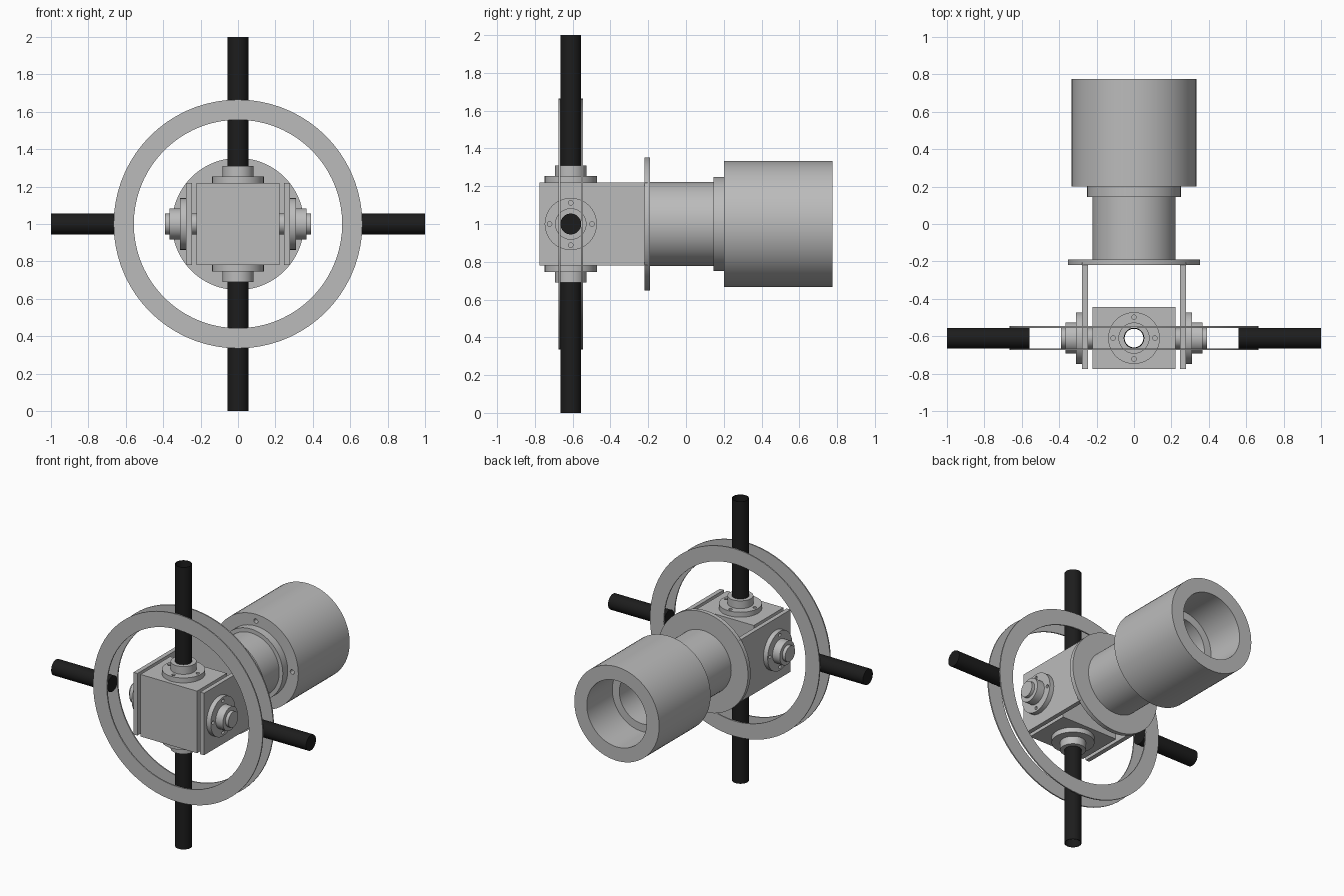
import bpy, bmesh, math
from mathutils import Matrix, Vector

if "Cube" in bpy.data.objects:
    bpy.data.objects.remove(bpy.data.objects["Cube"])

CY = -0.61          # y of the joint centre
C = Vector((0, CY, 1))


def material(name, v):
    m = bpy.data.materials.new(name)
    m.diffuse_color = (v, v, v, 1)
    m.use_nodes = True
    m.node_tree.nodes["Principled BSDF"].inputs["Base Color"].default_value = m.diffuse_color
    return m


GREY = material("grey_metal", 0.5)
BLACK = material("black_rod", 0.012)

# rotations that turn the local z axis into the named direction
AXES = {
    "+z": Matrix.Identity(4),
    "-z": Matrix.Rotation(math.pi, 4, 'X'),
    "+y": Matrix.Rotation(-math.pi / 2, 4, 'X'),
    "+x": Matrix.Rotation(math.pi / 2, 4, 'Y'),
    "-x": Matrix.Rotation(-math.pi / 2, 4, 'Y'),
}


def finish(name, bm, mat):
    bmesh.ops.recalc_face_normals(bm, faces=bm.faces)
    me = bpy.data.meshes.new(name)
    bm.to_mesh(me)
    bm.free()
    me.materials.append(mat)
    me.shade_smooth()
    me.set_sharp_from_angle(angle=math.radians(30))
    ob = bpy.data.objects.new(name, me)
    bpy.context.collection.objects.link(ob)
    return ob


def lathe(name, profile, axis, origin, mat=GREY, closed=False, steps=72):
    """Spin (radius, distance) points about an axis."""
    bm = bmesh.new()
    vs = [bm.verts.new((r, 0, t)) for r, t in profile]
    es = [bm.edges.new(p) for p in zip(vs, vs[1:])]
    if closed:
        es.append(bm.edges.new((vs[-1], vs[0])))
    bmesh.ops.spin(bm, geom=vs + es, cent=(0, 0, 0), axis=(0, 0, 1),
                   angle=2 * math.pi, steps=steps)
    bmesh.ops.remove_doubles(bm, verts=bm.verts, dist=1e-5)
    bm.transform(Matrix.Translation(origin) @ AXES[axis])
    return finish(name, bm, mat)


def rod(name, r, a, b, axis, origin, mat=GREY, steps=72):
    return lathe(name, [(0, a), (r, a), (r, b), (0, b)], axis, origin, mat, False, steps)


def tube(name, ri, ro, a, b, axis, origin, mat=GREY):
    return lathe(name, [(ri, a), (ro, a), (ro, b), (ri, b)], axis, origin, mat, True)


def box(name, lo, hi):
    bm = bmesh.new()
    lo, hi = Vector(lo), Vector(hi)
    bmesh.ops.create_cube(bm, size=1, matrix=Matrix.Translation((lo + hi) / 2)
                          @ Matrix.Diagonal((*(hi - lo), 1)))
    return finish(name, bm, GREY)


def cut(ob, cutters):
    """Subtract the cutters, then discard them."""
    for c in cutters:
        c.hide_render = True
        mod = ob.modifiers.new("cut", 'BOOLEAN')
        mod.operation = 'DIFFERENCE'
        mod.solver = 'EXACT'
        mod.object = c
    dg = bpy.context.evaluated_depsgraph_get()
    me = bpy.data.meshes.new_from_object(ob.evaluated_get(dg))
    ob.modifiers.clear()
    ob.data = me
    me.set_sharp_from_angle(angle=math.radians(30))
    for c in cutters:
        bpy.data.objects.remove(c)


def bolt_holes(ob, radius, size, a, b, axis, origin):
    """Four blind holes on a bolt circle."""
    cutters = []
    for i in range(4):
        q = i * math.pi / 2
        off = AXES[axis] @ Vector((radius * math.cos(q), radius * math.sin(q), 0))
        cutters.append(rod("hole_cutter", size, a, b, axis, origin + off, steps=16))
    cut(ob, cutters)


# centre block with a vertical through bore
block = box("centre_block", (-0.222, -0.776, 0.78), (0.222, -0.443, 1.22))
cut(block, [rod("bore_cutter", 0.0525, -0.5, 0.5, "+z", C)])

# vertical hollow rod and its two hubs
tube("vertical_rod", 0.05, 0.055, -1, 1, "+z", C, BLACK)
for axis, side in (("+z", "top"), ("-z", "bottom")):
    hub = lathe(side + "_hub", [(0.0525, 0.22), (0.138, 0.22), (0.138, 0.255),
                                (0.083, 0.255), (0.083, 0.31), (0.0525, 0.31)],
                axis, C, closed=True)
    bolt_holes(hub, 0.112, 0.012, 0.228, 0.3, axis, C)

# side arms, hubs, pivots and outer rods
for axis, side, s in (("+x", "right", 1), ("-x", "left", -1)):
    x = sorted((s * 0.246, s * 0.277))
    box(side + "_fork_arm", (x[0], -0.776, 0.78), (x[1], -0.205, 1.22))
    hub = lathe(side + "_hub", [(0, 0.275), (0.138, 0.275), (0.138, 0.31),
                                (0.083, 0.31), (0.083, 0.367), (0, 0.367)], axis, C)
    bolt_holes(hub, 0.112, 0.012, 0.283, 0.35, axis, C)
    rod(side + "_pivot", 0.055, 0.15, 0.39, axis, C)
    rod(side + "_rod", 0.055, 0.558, 1.0, axis, C, BLACK)

# twin ring plates either side of the rods
for name, a in (("front_ring", -0.064), ("rear_ring", 0.055)):
    tube(name, 0.557, 0.665, a, a + 0.009, "+y", C)

# fork flange
O = Vector((0, 0, 1))
rod("fork_flange", 0.353, -0.22, -0.19, "+y", O)

# neck, collar and stepped socket
neck = [(0.18, -0.192), (0.222, -0.192), (0.222, 0.145), (0.25, 0.145),
        (0.25, 0.2), (0.333, 0.2), (0.333, 0.776), (0.235, 0.776),
        (0.235, 0.49), (0.18, 0.49)]
socket = lathe("neck_and_socket", neck, "+y", O, closed=True)
bolt_holes(socket, 0.285, 0.016, 0.15 + 0.02, 0.26, "+y", O)
